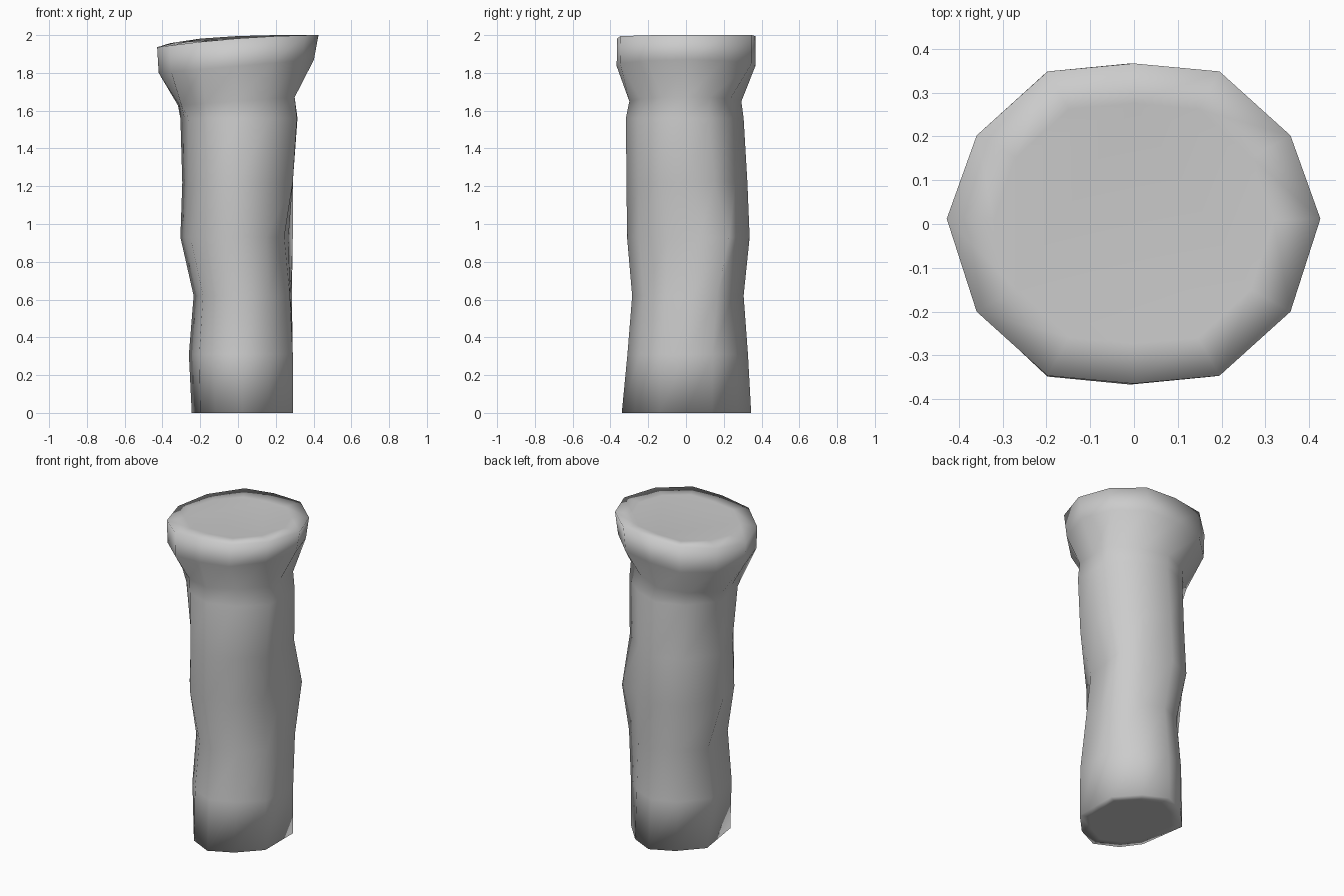
import bpy, bmesh

if "Cube" in bpy.data.objects:
    bpy.data.objects.remove(bpy.data.objects["Cube"])

# shaft rings: height, y min, y max, then the side corners
# back right, front right, front left, back left
shaft = [
    (0.00, -0.340, 0.345, (0.290, 0.138), (0.290, -0.140), (-0.200, -0.160), (-0.245, 0.140)),
    (0.31, -0.310, 0.328, (0.290, 0.140), (0.290, -0.135), (-0.205, -0.165), (-0.260, 0.115)),
    (0.62, -0.285, 0.305, (0.285, 0.165), (0.275, -0.105), (-0.185, -0.155), (-0.235, 0.115)),
    (0.93, -0.312, 0.337, (0.290, 0.228), (0.245, -0.095), (-0.252, -0.125), (-0.305, 0.065)),
    (1.22, -0.315, 0.325, (0.290, 0.150), (0.290, -0.135), (-0.230, -0.140), (-0.295, 0.075)),
    (1.56, -0.318, 0.305, (0.315, 0.120), (0.312, -0.130), (-0.262, -0.145), (-0.305, 0.075)),
    (1.65, -0.300, 0.293, (0.300, 0.125), (0.300, -0.130), (-0.300, -0.130), (-0.318, 0.090)),
]
# flared head rings: z at left, z at right, x min, x max, y min, y max
head = [
    (1.80, 1.87, -0.420, 0.402, -0.367, 0.367),
    (1.935, 2.00, -0.428, 0.426, -0.365, 0.367),
]
# 12-sided head outline (unit size), counter-clockwise from the right
q = [(1, 0.03), (0.84, 0.55), (0.46, 0.95), (0, 1)]
section = (q + [(-x, y) for x, y in q[2:0:-1]] + [(-1, 0.03)]
           + [(-x, -y) for x, y in q[1:3]] + [(0, -1)]
           + [(x, -y) for x, y in q[2:0:-1]])

bm = bmesh.new()
loops = []


def mid(a, b):
    return ((a[0] + b[0]) / 2, (a[1] + b[1]) / 2)


# shaft: flattish sides, three-point front and back
for z, y0, y1, br, fr, fl, bl in shaft:
    x0, x1 = min(fl[0], bl[0]), max(br[0], fr[0])
    cx, hx, cy, hy = (x0 + x1) / 2, (x1 - x0) / 2, (y0 + y1) / 2, (y1 - y0) / 2

    def row(s):
        return [(cx + k * hx, cy + s * f * hy)
                for k, f in ((0.53, 0.80), (0, 1), (-0.53, 0.80))]

    pts = [mid(br, fr), br] + row(1) + [bl, mid(bl, fl), fl] + row(-1)[::-1] + [fr]
    tilt = 0.07 if z > 1.6 else 0
    loops.append([bm.verts.new((x, y, z + tilt * x)) for x, y in pts])

# head, with an uneven sloping rim
for i, (zl, zr, x0, x1, y0, y1) in enumerate(head):
    loop = []
    for sx, sy in section:
        t = (sx + 1) / 2
        z = zl + (zr - zl) * t
        if i == 1:
            z = min(2.0, z + 0.06 * t * (1 - t) + max(sy, 0) * (1 - t) * 0.025)
        loop.append(bm.verts.new(((x0 + x1) / 2 + sx * (x1 - x0) / 2,
                                  (y0 + y1) / 2 + sy * (y1 - y0) / 2, z)))
    loops.append(loop)


def inset(loop, k, height):
    """Shrunken copy of a loop, flattened by a height function of x."""
    cx = sum(v.co.x for v in loop) / len(loop)
    cy = sum(v.co.y for v in loop) / len(loop)
    out = []
    for v in loop:
        x, y = cx + (v.co.x - cx) * k, cy + (v.co.y - cy) * k
        out.append(bm.verts.new((x, y, height(x))))
    return out


# flat centres of the foot and the sloping top
loops.insert(0, inset(loops[0], 0.8, lambda x: 0))
loops.append(inset(loops[-1], 0.75, lambda x: 1.98 + 0.055 * x))

# walls and end caps
n = len(section)
for a, b in zip(loops, loops[1:]):
    for i in range(n):
        j = (i + 1) % n
        bm.faces.new((a[i], a[j], b[j], b[i]))
bm.faces.new(loops[0][::-1])
bm.faces.new(loops[-1])
bmesh.ops.recalc_face_normals(bm, faces=bm.faces[:])
for f in bm.faces:
    f.smooth = True

mesh = bpy.data.meshes.new("stone_post")
bm.to_mesh(mesh)
bm.free()
post = bpy.data.objects.new("stone_post", mesh)
bpy.context.collection.objects.link(post)
